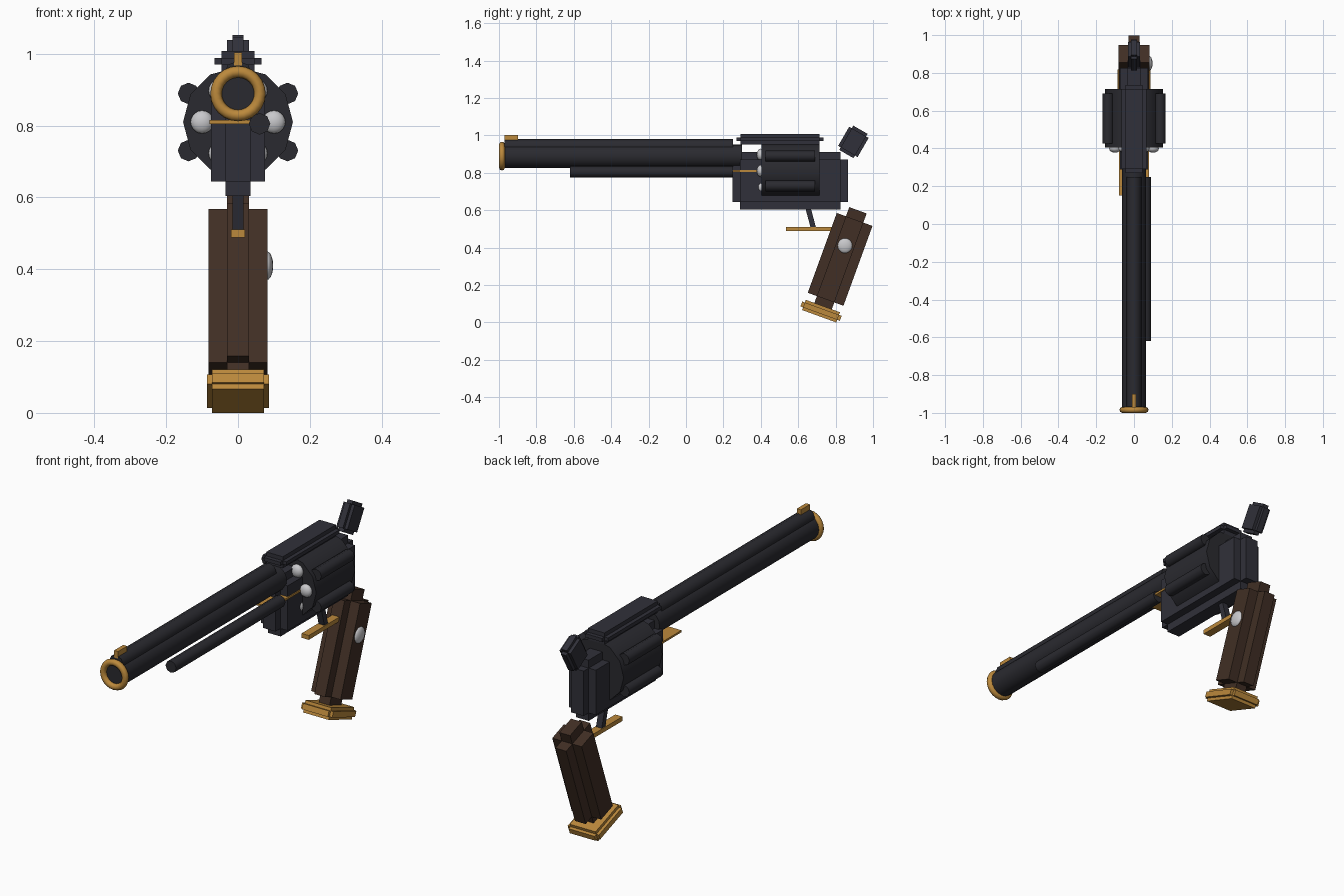
import bpy, math
from mathutils import Matrix

if "Cube" in bpy.data.objects:
    bpy.data.objects.remove(bpy.data.objects["Cube"])

def material(name, r, g, b):
    m = bpy.data.materials.new(name)
    m.diffuse_color = (r, g, b, 1)
    m.use_nodes = True
    m.node_tree.nodes["Principled BSDF"].inputs["Base Color"].default_value = m.diffuse_color
    return m

STEEL = material("blued steel", 0.030, 0.030, 0.041)
BARREL = material("dark steel", 0.023, 0.023, 0.029)
WOOD = material("walnut wood", 0.052, 0.028, 0.018)
BRASS = material("brass", 0.50, 0.25, 0.045)
SILVER = material("silver", 0.58, 0.58, 0.60)

def finish(name, mat, smooth=0):
    ob = bpy.context.object
    ob.name = name
    ob.data.materials.append(mat)
    if smooth:
        bpy.ops.object.shade_smooth_by_angle(angle=math.radians(smooth))
    return ob

def box(name, loc, half, mat, tilt=0):
    """Plain box from half sizes, tilted about x in degrees."""
    bpy.ops.mesh.primitive_cube_add(size=2, location=loc,
                                    rotation=(math.radians(tilt), 0, 0))
    bpy.context.object.scale = half
    return finish(name, mat)

def stepped_box(name, loc, half, step, mat, tilt=0):
    """Three crossing boxes, giving a block with notched edges."""
    parts = []
    for axis in range(3):
        size = [h if i == axis else h - step for i, h in enumerate(half)]
        parts.append(box(name, loc, size, mat, tilt))
    bpy.ops.object.select_all(action='DESELECT')
    for p in parts:
        p.select_set(True)
    bpy.context.view_layer.objects.active = parts[0]
    bpy.ops.object.join()
    bpy.context.object.name = name

def rod(name, x, z, r, y0, y1, sides, mat, smooth=0):
    """Cylinder lying along y."""
    bpy.ops.mesh.primitive_cylinder_add(vertices=sides, radius=r, depth=y1 - y0,
                                        location=(x, (y0 + y1) / 2, z),
                                        rotation=(math.pi / 2, 0, 0))
    return finish(name, mat, smooth)

def ball(name, loc, radii, mat):
    bpy.ops.mesh.primitive_uv_sphere_add(segments=16, ring_count=10, radius=1, location=loc)
    bpy.context.object.scale = radii
    return finish(name, mat, 60)

# Barrel, top rib, ejector rod, muzzle ring and front sight
rod("barrel", 0, 0.889, 0.063, -0.98, 0.30, 16, BARREL, 35)
rod("barrel_rib", 0, 0.941, 0.04, -0.97, 0.25, 8, BARREL, 50)
rod("ejector_rod", 0.06, 0.805, 0.03, -0.62, 0.25, 8, BARREL, 50)
bpy.ops.mesh.primitive_torus_add(location=(0, -0.984, 0.889), rotation=(math.pi / 2, 0, 0),
                                 major_radius=0.061, minor_radius=0.016,
                                 major_segments=24, minor_segments=8)
finish("muzzle_ring", BRASS, 60)
box("front_sight", (0, -0.935, 0.985), (0.011, 0.036, 0.018), BRASS)

# Frame and top strap
stepped_box("frame", (0, 0.557, 0.757), (0.075, 0.308, 0.153), 0.04, STEEL)
stepped_box("top_strap", (0, 0.503, 0.979), (0.066, 0.232, 0.029), 0.02, STEEL)
box("frame_plate", (0, 0.27, 0.81), (0.08, 0.12, 0.005), BRASS)

# Revolving drum with outer ribs and round noses
rod("drum", 0, 0.81, 0.153, 0.405, 0.715, 12, BARREL, 35)
for i in range(6):
    a = math.radians(30 + 60 * i)
    rod("drum_rib", 0.159 * math.cos(a), 0.81 + 0.159 * math.sin(a),
        0.03, 0.425, 0.69, 8, BARREL, 50)
    a = math.radians(60 * i)
    ball("round_nose", (0.1 * math.cos(a), 0.4, 0.81 + 0.1 * math.sin(a)),
         (0.032, 0.022, 0.032), SILVER)

# Hammer, trigger and guard
stepped_box("hammer", (0, 0.895, 0.965), (0.031, 0.06, 0.075), 0.016, STEEL, -30)
box("trigger", (0, 0.665, 0.565), (0.016, 0.014, 0.06), STEEL, 15)
box("trigger_guard", (0, 0.662, 0.5), (0.02, 0.127, 0.011), BRASS)

# Grip, butt cap and side button
stepped_box("grip", (0, 0.824, 0.337), (0.082, 0.1015, 0.279), 0.052, WOOD, -20)
stepped_box("butt_cap", (0, 0.722, 0.06), (0.087, 0.112, 0.029), 0.015, BRASS, -20)
ball("grip_button", (0.08, 0.85, 0.41), (0.018, 0.04, 0.04), SILVER)
